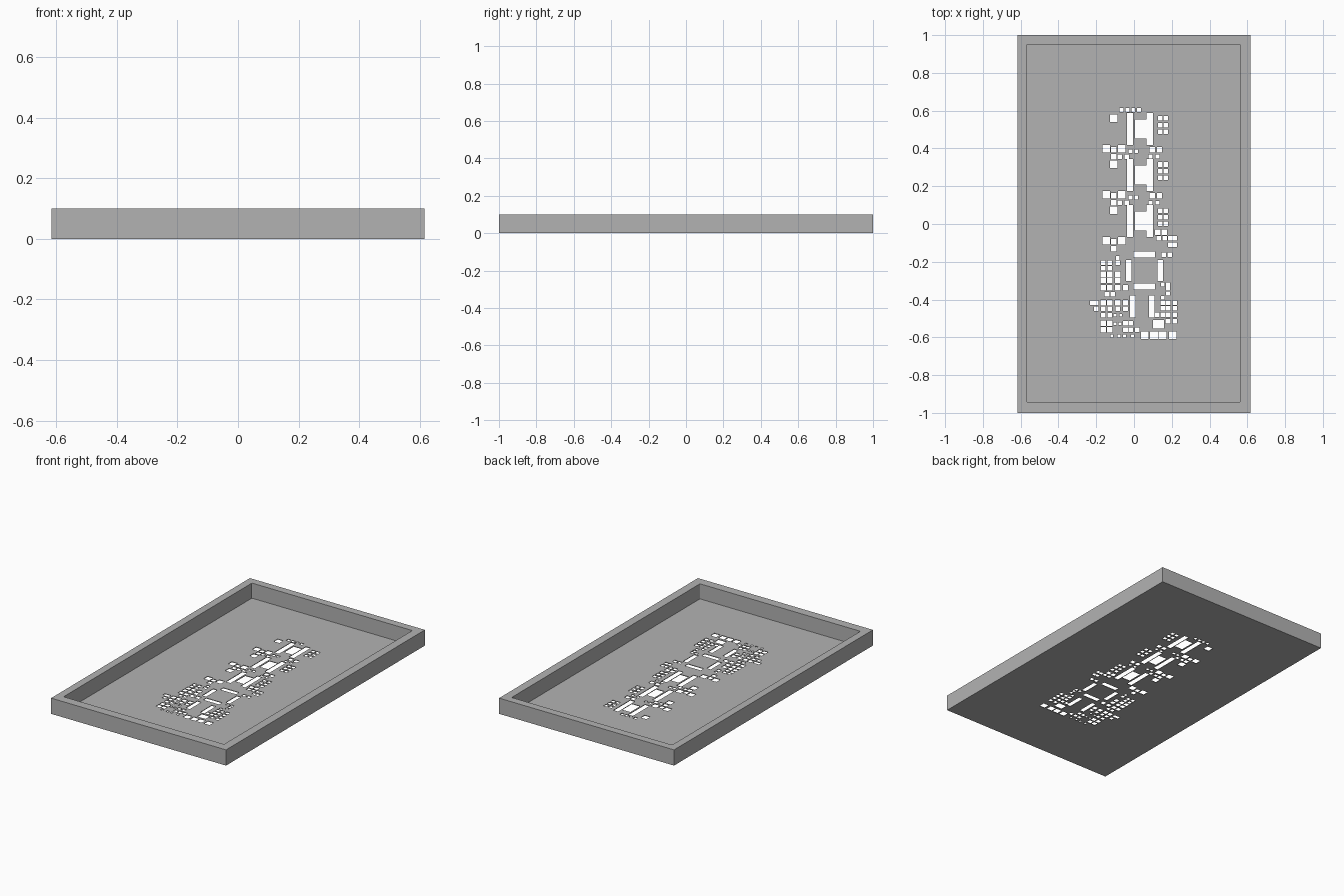
import bpy
import bmesh
from mathutils import Matrix, Vector

if "Cube" in bpy.data.objects:
    bpy.data.objects.remove(bpy.data.objects["Cube"])

WIDTH, LENGTH, HEIGHT, FLOOR = 1.232, 2, 0.1, 0.004

grey = bpy.data.materials.new("matte grey")
grey.use_nodes = True
colour = (0.45, 0.45, 0.45, 1)
grey.diffuse_color = colour
grey.node_tree.nodes["Principled BSDF"].inputs["Base Color"].default_value = colour


def add_box(bm, centre, size):
    matrix = Matrix.Translation(Vector(centre)) @ Matrix.Diagonal((*size, 1))
    bmesh.ops.create_cube(bm, size=1, matrix=matrix)


def make_object(name, bm):
    mesh = bpy.data.meshes.new(name)
    bm.to_mesh(mesh)
    bm.free()
    mesh.materials.append(grey)
    obj = bpy.data.objects.new(name, mesh)
    bpy.context.collection.objects.link(obj)
    return obj


def cut(target, cutter):
    cutter.hide_render = True
    modifier = target.modifiers.new("cut", "BOOLEAN")
    modifier.operation = "DIFFERENCE"
    modifier.solver = "EXACT"
    modifier.use_self = True
    modifier.object = cutter
    bpy.context.view_layer.objects.active = target
    bpy.ops.object.modifier_apply(modifier=modifier.name)
    bpy.data.objects.remove(cutter)


# Outer block
body = bmesh.new()
add_box(body, (0, 0, HEIGHT / 2), (WIDTH, LENGTH, HEIGHT))
tray = make_object("stencil_tray", body)

# Recess with slightly rounded upright corners
recess = bmesh.new()
add_box(recess, (-0.003, 0.004, FLOOR + HEIGHT / 2), (1.13, 1.894, HEIGHT))
upright = [edge for edge in recess.edges
           if edge.verts[0].co.xy == edge.verts[1].co.xy]
bmesh.ops.bevel(recess, geom=upright, offset=0.006, segments=3,
                affect="EDGES", profile=0.5)
cut(tray, make_object("recess_cutter", recess))

# Openings through the floor
holes = bmesh.new()


def slot(x, y, width, height):
    add_box(holes, (x, y, FLOOR / 2), (width, height, FLOOR * 4))


def row(y, size, *columns):
    for x in columns:
        slot(x, y, size, size)


def bar_pair(centre_x, centre_y, spread, width, height):
    for side in (-1, 1):
        slot(centre_x + side * spread, centre_y, width, height)


# Pad sizes
TINY, MINI, SMALL, PAD, LARGE = 0.015, 0.02, 0.024, 0.029, 0.04

# Shared pad columns, from left edge to right edge of the layout
far_left, outer_left = -0.22, -0.2
edge_left, inner_left = -0.162, -0.128
middle_left, chip_left = -0.086, -0.045
inner_right, middle_right, outer_right, far_right = 0.152, 0.18, 0.192, 0.216
left_pair = (edge_left, inner_left)
left_three = (*left_pair, middle_left)
left_four = (*left_three, chip_left)
right_pair = (middle_right, far_right)
right_three = (inner_right, *right_pair)

# Three matching driver channels
for channel in range(3):
    y = 0.503 - channel * 0.244
    below = y - 0.11
    lowest = below - 0.036
    bar_pair(0.031, y, 0.052, 0.033, 0.17)
    slot(0.035, y, 0.06, 0.1)
    row(y + 0.057, LARGE, -0.107)
    for step in range(3):
        row(y + 0.056 - step * 0.035, SMALL, 0.138, 0.169)
    row(y - 0.104, LARGE, -0.146, -0.064)
    for pad_row in (below, lowest):
        row(pad_row, PAD, -0.106)
    if channel < 2:
        row(lowest, SMALL, -0.075, -0.038)
        row(below - 0.008, MINI, -0.018, 0.012)
        row(below, PAD, 0.096, 0.135)
        row(lowest, MINI, 0.088, 0.124)

# Pads above the first channel and beside the last one
for step in range(4):
    row(0.603, MINI, -0.066 + step * 0.031)
row(-0.043, PAD, 0.126, 0.16)
row(-0.075, SMALL, 0.13, 0.162, outer_right, far_right)
row(-0.111, SMALL, outer_right, far_right)

# Controller chip: four edge bars
for side in (-1, 1):
    slot(0.054, -0.246 + side * 0.085, 0.112, 0.031)
bar_pair(0.056, -0.246, 0.083, PAD, 0.112)

# Second chip: two bars and a tab
bar_pair(0.044, -0.437, 0.051, PAD, 0.116)
slot(0.129, -0.53, 0.058, 0.045)

# Component pads left of the chips
row(-0.18, MINI, middle_left)
row(-0.206, SMALL, *left_three)
row(-0.234, SMALL, *left_pair)
row(-0.265, PAD, *left_three)
row(-0.299, PAD, *left_three)
row(-0.338, PAD, *left_four)
row(-0.373, SMALL, -0.143, -0.113)
row(-0.416, SMALL, far_left, outer_left)
row(-0.416, PAD, *left_four)
row(-0.448, SMALL, outer_left, *left_four)
row(-0.483, SMALL, *left_pair)
row(-0.483, TINY, -0.1, -0.07)
for y in (-0.525, -0.56):
    row(y, PAD, *left_pair)
    row(y, SMALL, chip_left, -0.016)
row(-0.528, TINY, -0.1, -0.074)
row(-0.56, SMALL, 0.018)
row(-0.593, TINY, -0.118, -0.08, -0.05, -0.008)

# Component pads right of the chips
row(-0.163, SMALL, 0.158, 0.19)
row(-0.32, MINI, inner_right, middle_right)
for y in (-0.342, -0.368):
    row(y, MINI, middle_right)
row(-0.39, MINI, inner_right)
for y in (-0.416, -0.447, -0.48):
    row(y, SMALL, *right_three)
row(-0.48, SMALL, 0.122)
row(-0.514, SMALL, *right_pair)

# Connector pads along the bottom
row(-0.588, LARGE, 0.056, 0.106, 0.151, 0.206)

cut(tray, make_object("hole_cutter", holes))
